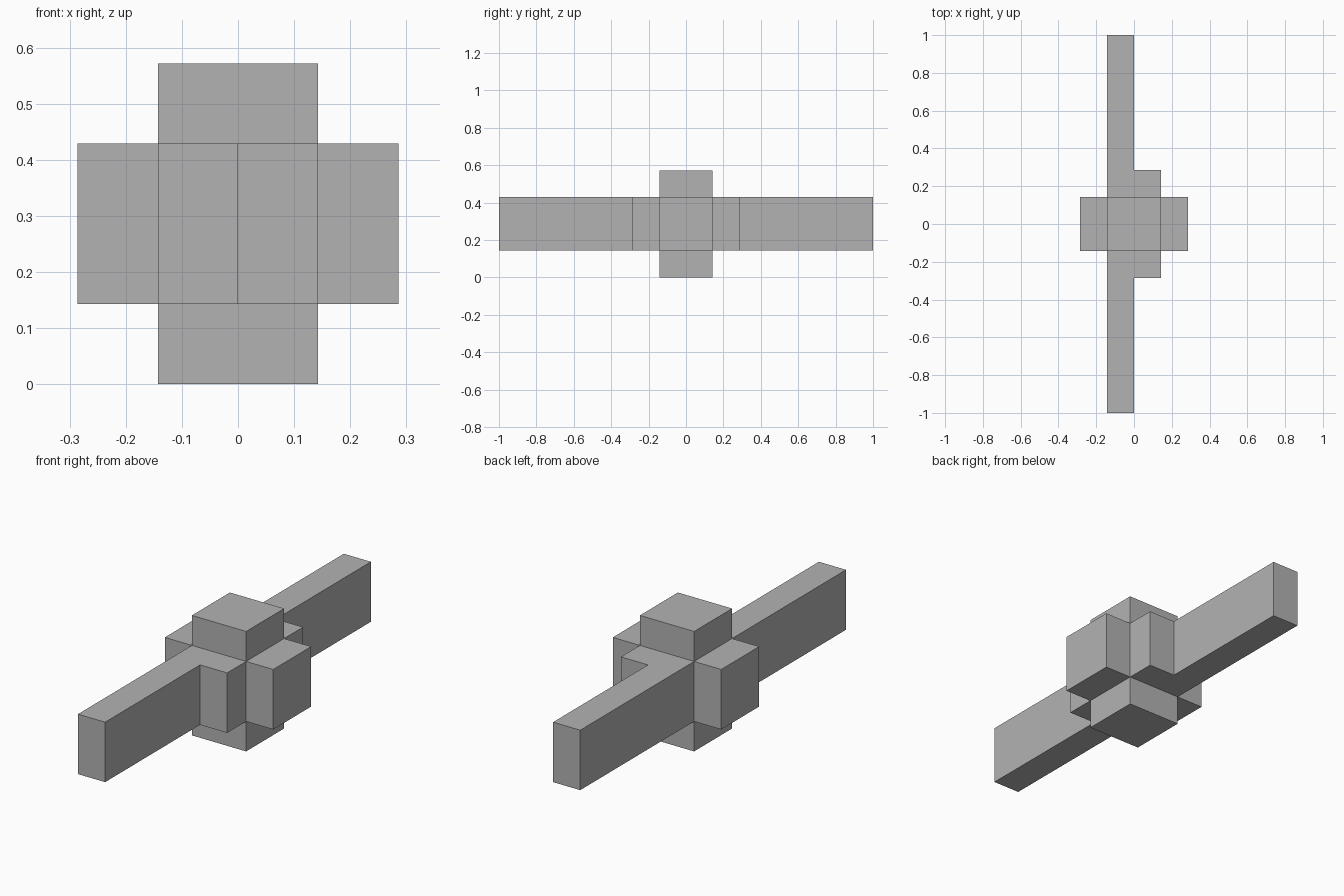
import bpy

default_cube = bpy.data.objects.get("Cube")
if default_cube:
    bpy.data.objects.remove(default_cube, do_unlink=True)

# Everything sits on a grid of one seventh of a unit
U = 1 / 7

grey = bpy.data.materials.new("plain grey")
grey.use_nodes = True
colour = (0.45, 0.45, 0.45, 1)
grey.diffuse_color = colour
grey.node_tree.nodes["Principled BSDF"].inputs["Base Color"].default_value = colour


def box(name, x, y, z):
    """Box between (min, max) pairs given in grid steps."""
    spans = (x, y, z)
    bpy.ops.mesh.primitive_cube_add(size=1)
    obj = bpy.context.object
    obj.name = obj.data.name = name
    for v in obj.data.vertices:
        v.co = [(lo if c < 0 else hi) * U for c, (lo, hi) in zip(v.co, spans)]
    obj.data.materials.append(grey)
    return obj


# Central hub, with a cap above and a foot below
box("hub", (-1, 1), (-2, 2), (1, 3))
box("top_cap", (-1, 1), (-1, 1), (3, 4))
box("bottom_foot", (-1, 1), (-1, 1), (0, 1))

# Side blocks
box("left_block", (1, 2), (-1, 1), (1, 3))
box("right_block", (-2, -1), (-1, 1), (1, 3))

# Long offset arms running forward and back
box("front_arm", (-1, 0), (-7, -2), (1, 3))
box("back_arm", (-1, 0), (2, 7), (1, 3))
